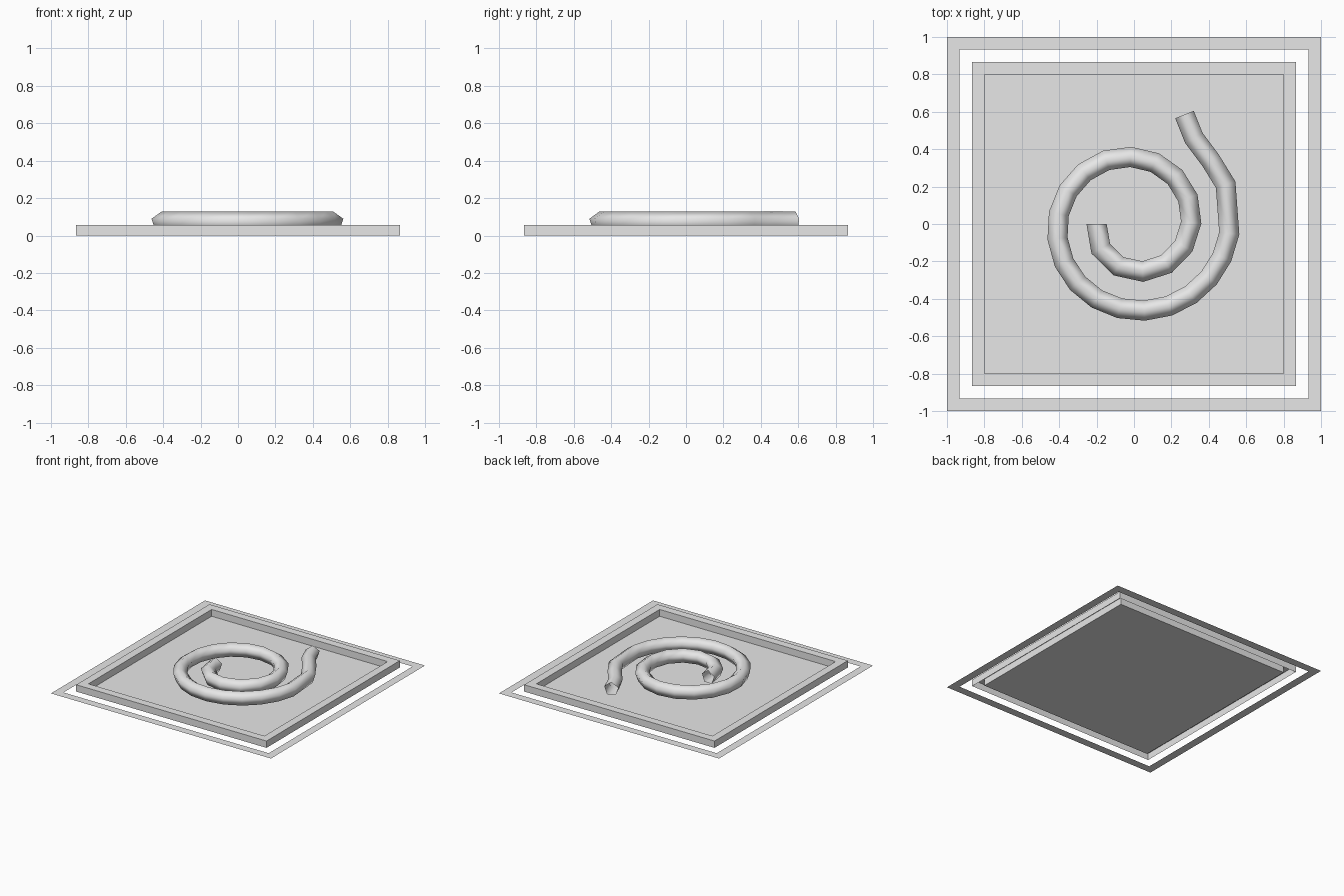
import bpy, bmesh, math
from mathutils import Vector

if "Cube" in bpy.data.objects:
    bpy.data.objects.remove(bpy.data.objects["Cube"])

grey = bpy.data.materials.new("light grey")
grey.diffuse_color = (0.8, 0.8, 0.8, 1)
grey.use_nodes = True
grey.node_tree.nodes["Principled BSDF"].inputs["Base Color"].default_value = grey.diffuse_color


def finish(name, bm):
    mesh = bpy.data.meshes.new(name)
    bm.to_mesh(mesh)
    bm.free()
    mesh.materials.append(grey)
    obj = bpy.data.objects.new(name, mesh)
    bpy.context.collection.objects.link(obj)
    return obj


def square_profile(name, profile, floor=False):
    """Sweep (half width, height) points round a square."""
    bm = bmesh.new()
    rings = [[bm.verts.new((sx * w, sy * w, z))
              for sx, sy in ((-1, -1), (1, -1), (1, 1), (-1, 1))]
             for w, z in profile]
    for a, b in zip(rings, rings[1:]):
        for i in range(4):
            j = (i + 1) % 4
            bm.faces.new((a[i], a[j], b[j], b[i]))
    if floor:
        bm.faces.new(rings[-1])
    return finish(name, bm)


# Flat border lying on the ground
square_profile("outer_border", [(1, 0), (0.933, 0)])

# Tray: outer wall, raised rim, inner wall and floor, hollow under the rim
H = 0.056
square_profile("tray", [(0.865, 0), (0.865, H), (0.80, H), (0.80, 0)], floor=True)

# Spiral centre line with even steps, ending in a straighter tail
path = []
turn = 0.0
for k in range(26):
    r = 0.2 + 0.0525 * turn / (math.pi / 2)
    path.append(Vector((r * math.cos(math.pi + turn), r * math.sin(math.pi + turn), 0.072)))
    turn += 0.134 / (r + 0.01)
for x, y in ((0.49, 0.21), (0.41, 0.34), (0.32, 0.46), (0.27, 0.585)):
    path.append(Vector((x, y, 0.072)))

# Five-sided open tube along the spiral
bm = bmesh.new()
rings = []
for i, p in enumerate(path):
    before = (p - path[i - 1]).normalized() if i else Vector((0, -1, 0))
    after = (path[i + 1] - p).normalized() if i < len(path) - 1 else before
    t = (before + after).normalized() if i else Vector((0, -1, 0))
    side = Vector((t.y, -t.x, 0)) / max(0.9, t.dot(after))
    ring = []
    for k in range(5):
        a = math.pi / 2 + k * math.tau / 5
        ring.append(bm.verts.new(p + side * 0.056 * math.cos(a)
                                 + Vector((0, 0, 0.056 * math.sin(a)))))
    rings.append(ring)
for a, b in zip(rings, rings[1:]):
    for i in range(5):
        j = (i + 1) % 5
        bm.faces.new((a[i], a[j], b[j], b[i])).smooth = True
bmesh.ops.recalc_face_normals(bm, faces=bm.faces)
finish("spiral_coil", bm)
